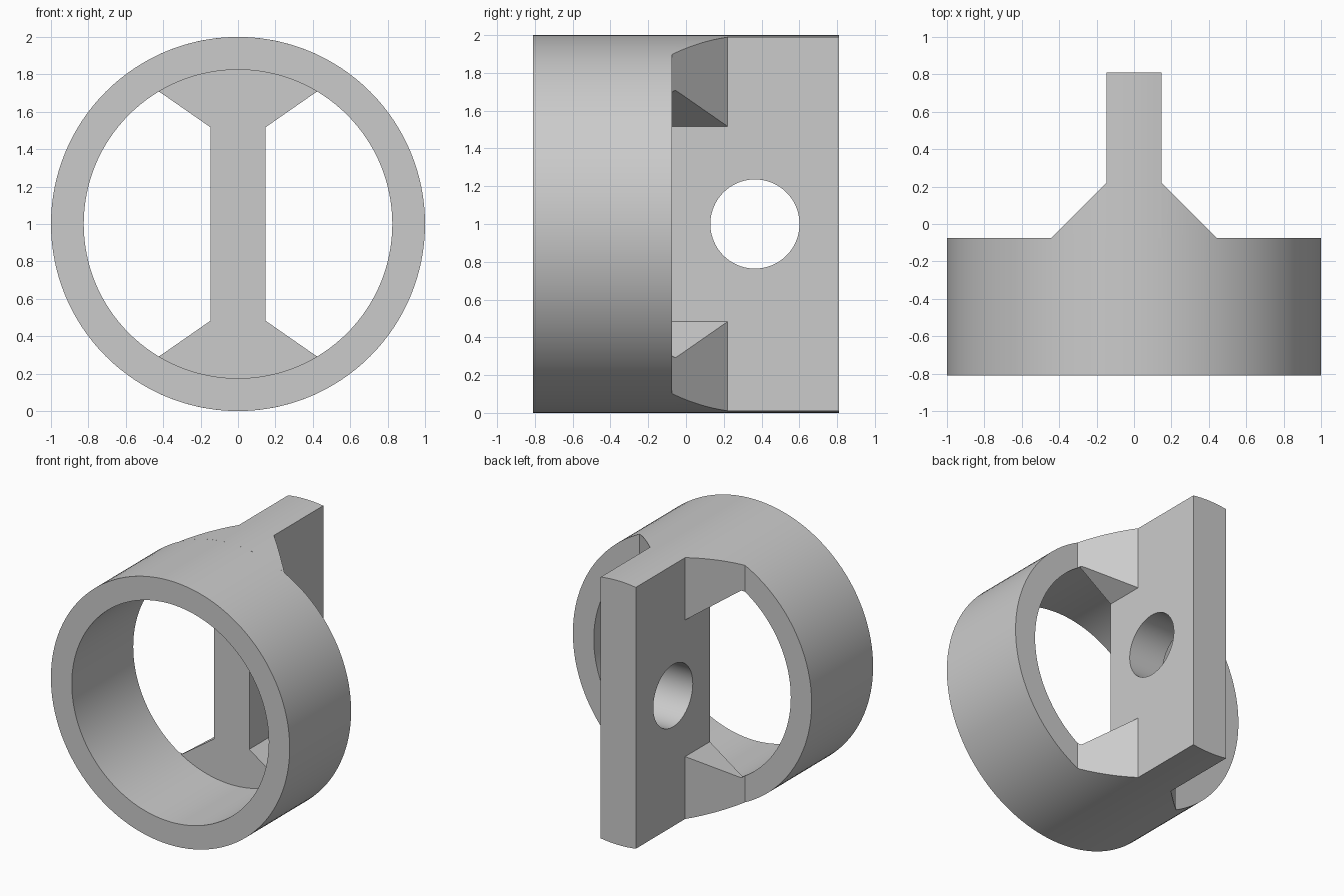
import bpy, bmesh, math

old = bpy.data.objects.get("Cube")
if old:
    bpy.data.objects.remove(old, do_unlink=True)

R_OUT, R_IN = 1.0, 0.825
FRONT, JOIN, KNEE, BACK = -0.81, -0.075, 0.22, 0.81
HALF, FLARE = 0.147, 0.442       # half plate thickness, half gusset width
SEG = 128

grey = bpy.data.materials.new("plain_grey")
grey.use_nodes = True
colour = (0.6, 0.6, 0.6, 1)
grey.diffuse_color = colour
grey.node_tree.nodes["Principled BSDF"].inputs["Base Color"].default_value = colour


def finish(name, bm):
    bmesh.ops.remove_doubles(bm, verts=bm.verts, dist=1e-5)
    bmesh.ops.recalc_face_normals(bm, faces=bm.faces)
    mesh = bpy.data.meshes.new(name)
    bm.to_mesh(mesh)
    bm.free()
    mesh.materials.append(grey)
    obj = bpy.data.objects.new(name, mesh)
    bpy.context.collection.objects.link(obj)
    return obj


def smooth(obj):
    bpy.ops.object.select_all(action='DESELECT')
    obj.select_set(True)
    bpy.context.view_layer.objects.active = obj
    bpy.ops.object.shade_smooth_by_angle(angle=math.radians(20))


def loft(bm, sections, closed=False):
    """Skin a row of equal cross-sections, capping open ends."""
    rows = [[bm.verts.new(p) for p in s] for s in sections]
    n = len(rows[0])
    for a, b in zip(rows, rows[1:] + rows[:1] if closed else rows[1:]):
        for i in range(n):
            j = (i + 1) % n
            bm.faces.new((a[i], a[j], b[j], b[i]))
    if not closed:
        bm.faces.new(rows[0])
        bm.faces.new(rows[-1])


def arc(r, x):
    return math.sqrt(r * r - x * x)


# Ring: rectangular section swept round the y axis
bm = bmesh.new()
section = [(R_IN, FRONT), (R_OUT, FRONT), (R_OUT, JOIN), (R_IN, JOIN)]
angles = [2 * math.pi * i / SEG for i in range(SEG)]
loft(bm, [[(r * math.cos(a), y, 1 + r * math.sin(a)) for r, y in section]
          for a in angles], closed=True)
smooth(finish("ring", bm))

# Plate: upright web with rounded ends following the ring
bm = bmesh.new()
xs = [HALF * (i / 4 - 1) for i in range(9)]
loft(bm, [[(x, y, 1 + s * arc(R_OUT, x)) for y, s in
           ((JOIN, -1), (BACK, -1), (BACK, 1), (JOIN, 1))] for x in xs])
plate = finish("plate", bm)

# Cross hole through the plate
bpy.ops.mesh.primitive_cylinder_add(vertices=96, radius=0.236, depth=1,
                                    location=(0, 0.365, 1), rotation=(0, math.pi / 2, 0))
cutter = bpy.context.object
cutter.name = "hole_cutter"
cut = plate.modifiers.new("cross_hole", 'BOOLEAN')
cut.operation = 'DIFFERENCE'
cut.solver = 'EXACT'
cut.object = cutter
bpy.context.view_layer.objects.active = plate
bpy.ops.object.modifier_apply(modifier=cut.name)
bpy.data.objects.remove(cutter, do_unlink=True)
smooth(plate)


# Gussets: four wedges that taper from the ring to the plate
def gusset(name, sx, sz):
    bm = bmesh.new()
    sections = []
    for i in range(17):
        t = i / 16
        x = HALF + (FLARE - HALF) * t
        y = KNEE + (JOIN - KNEE) * t
        low = min(0.517 + 0.695 * (x - HALF), arc(R_IN, x))
        high = arc(R_OUT, x)
        sections.append([(sx * x, yy, 1 + sz * z) for yy, z in
                         ((JOIN, low), (y, low), (y, high), (JOIN, high))])
    # the wedge closes to an edge on the ring
    rows = [[bm.verts.new(p) for p in s] for s in sections]
    rows[-1][1], rows[-1][2] = rows[-1][0], rows[-1][3]
    bm.faces.new(rows[0])
    for a, b in zip(rows, rows[1:]):
        for k in range(4):
            j = (k + 1) % 4
            corners = list(dict.fromkeys((a[k], a[j], b[j], b[k])))
            if len(corners) > 2:
                bm.faces.new(corners)
    loose = [v for v in bm.verts if not v.link_faces]
    bmesh.ops.delete(bm, geom=loose, context='VERTS')
    smooth(finish(name, bm))


for side, sx in (("left", 1), ("right", -1)):
    for level, sz in (("upper", 1), ("lower", -1)):
        gusset(f"{level}_{side}_gusset", sx, sz)
